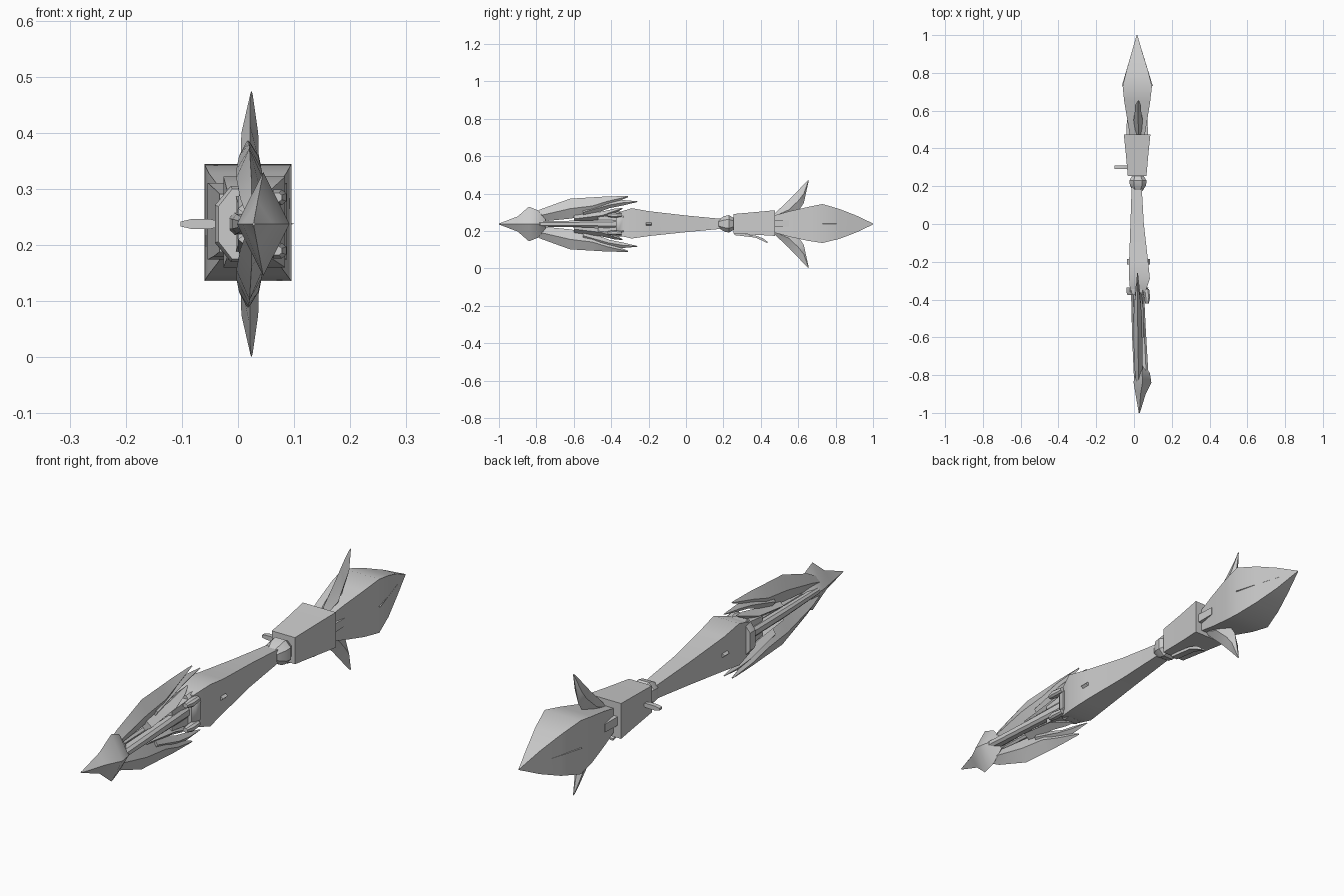
import bpy, bmesh, math

MID = 0.2375          # height of the long axis
grey = bpy.data.materials.new("plain grey")
grey.diffuse_color = (0.6, 0.6, 0.6, 1)

# cross-sections as unit shapes in x, z
BOX = [(-1, -1), (1, -1), (1, 1), (-1, 1)]
DIAMOND = [(0, -1), (1, 0), (0, 1), (-1, 0)]
OCTAGON = [(-.5, -1), (.5, -1), (1, -.5), (1, .5), (.5, 1), (-.5, 1), (-1, .5), (-1, -.5)]


def loft(name, shape, sections, mirror=False, angle=35):
    """Skin a shape along y; each section is (y, x low, x high, z low, z high)."""
    bm = bmesh.new()
    rings = []
    for y, x0, x1, z0, z1 in sections:
        if mirror:
            z0, z1 = 2 * MID - z1, 2 * MID - z0
        rings.append([bm.verts.new(((x0 + x1) / 2 + u * (x1 - x0) / 2, y,
                                    (z0 + z1) / 2 + v * (z1 - z0) / 2)) for u, v in shape])
    n = len(shape)
    for a, b in zip(rings, rings[1:]):
        for i in range(n):
            bm.faces.new((a[i], a[(i + 1) % n], b[(i + 1) % n], b[i]))
    bm.faces.new(rings[0])
    bm.faces.new(rings[-1])
    bmesh.ops.recalc_face_normals(bm, faces=bm.faces)
    mesh = bpy.data.meshes.new(name)
    bm.to_mesh(mesh)
    bm.free()
    mesh.materials.append(grey)
    ob = bpy.data.objects.new(name, mesh)
    bpy.context.collection.objects.link(ob)
    bpy.context.view_layer.objects.active = ob
    ob.select_set(True)
    bpy.ops.object.shade_smooth_by_angle(angle=math.radians(angle))
    ob.select_set(False)
    return ob


# tail bulb with its side ridges
loft("tail_bulb", BOX, [
    (0.46, -0.02, 0.055, 0.195, 0.28), (0.55, -0.035, 0.07, 0.17, 0.305),
    (0.65, -0.052, 0.086, 0.148, 0.328), (0.73, -0.06, 0.095, 0.136, 0.344),
    (0.82, -0.038, 0.072, 0.158, 0.318), (0.91, -0.012, 0.044, 0.192, 0.283),
    (1.0, 0.014, 0.018, 0.235, 0.24)])
for x0, x1, y1, tip in ((0.07, 0.1, 0.97, 0.022), (-0.065, -0.035, 0.97, 0.01)):
    loft("tail_ridge", DIAMOND, [(0.73, x0, x1, 0.233, 0.243),
                                 (y1, tip - 0.004, tip + 0.004, 0.235, 0.241)])

# collar, neck ring and handle
loft("collar", BOX, [
    (0.255, -0.033, 0.066, 0.188, 0.291), (0.37, -0.043, 0.076, 0.18, 0.301),
    (0.475, -0.054, 0.087, 0.174, 0.311)])
loft("neck_ring", OCTAGON, [
    (0.175, -0.005, 0.045, 0.215, 0.262), (0.205, -0.022, 0.064, 0.197, 0.28),
    (0.23, -0.024, 0.066, 0.192, 0.285), (0.265, -0.005, 0.045, 0.213, 0.264)])
loft("handle", BOX, [
    (0.21, -0.012, 0.04, 0.214, 0.263), (0.0, -0.019, 0.052, 0.194, 0.283),
    (-0.2, -0.026, 0.075, 0.173, 0.306), (-0.29, -0.026, 0.084, 0.16, 0.322),
    (-0.36, -0.02, 0.06, 0.176, 0.3)])

# side pin and lever under the collar
loft("side_pin", OCTAGON, [(0.292, -0.1025, -0.03, 0.229, 0.246),
                           (0.31, -0.1025, -0.03, 0.229, 0.246)])
loft("lever", BOX, [
    (0.26, 0.002, 0.03, 0.178, 0.19), (0.37, 0.002, 0.03, 0.165, 0.176),
    (0.41, 0.004, 0.028, 0.148, 0.162), (0.435, 0.008, 0.024, 0.135, 0.143)])

# small plugs between the fins, and studs on the handle
for x in (-0.028, 0.062):
    loft("tail_plug", BOX, [(0.46, x - 0.012, x + 0.012, 0.222, 0.257),
                            (0.55, x - 0.01, x + 0.01, 0.224, 0.255)])
for x in (-0.027, 0.077):
    loft("handle_stud", DIAMOND, [(-0.215, x - 0.009, x + 0.009, 0.23, 0.246),
                                  (-0.185, x - 0.009, x + 0.009, 0.23, 0.246)])

# guard ring in front of the handle with two knobs
loft("guard_ring", OCTAGON, [
    (-0.375, -0.035, 0.064, 0.175, 0.3), (-0.36, -0.041, 0.072, 0.17, 0.305),
    (-0.335, -0.041, 0.076, 0.17, 0.305)])
for z in (0.19, 0.285):
    loft("guard_knob", OCTAGON, [(-0.42, 0.058, 0.078, z - 0.008, z + 0.008),
                                 (-0.39, 0.055, 0.086, z - 0.014, z + 0.014),
                                 (-0.345, 0.05, 0.08, z - 0.01, z + 0.01)])

# rails running to the head
loft("left_rail", OCTAGON, [
    (-0.35, -0.016, 0.02, 0.218, 0.258), (-0.6, -0.01, 0.02, 0.22, 0.255),
    (-0.82, 0.0, 0.025, 0.225, 0.25)])
loft("right_rail", OCTAGON, [
    (-0.34, 0.02, 0.052, 0.215, 0.262), (-0.55, 0.025, 0.062, 0.22, 0.256),
    (-0.82, 0.03, 0.078, 0.224, 0.252)])

# pointed head
loft("head_point", DIAMOND, [
    (-1.0, 0.025, 0.031, 0.235, 0.24), (-0.9, 0.008, 0.062, 0.197, 0.278),
    (-0.84, -0.002, 0.092, 0.145, 0.33), (-0.79, 0.002, 0.084, 0.165, 0.31),
    (-0.75, 0.015, 0.06, 0.215, 0.26)], angle=50)

# blades, barbs and fins above and below the axis
for mirror in (False, True):
    loft("blade", DIAMOND, [
        (-0.86, 0.014, 0.034, 0.243, 0.27), (-0.78, 0.004, 0.044, 0.25, 0.315),
        (-0.62, -0.003, 0.044, 0.266, 0.373), (-0.5, -0.003, 0.042, 0.288, 0.38),
        (-0.42, 0.002, 0.036, 0.333, 0.385), (-0.31, 0.015, 0.021, 0.381, 0.387)], mirror)
    loft("long_barb", DIAMOND, [
        (-0.55, 0.0, 0.04, 0.27, 0.33), (-0.41, 0.003, 0.036, 0.322, 0.357),
        (-0.34, 0.008, 0.03, 0.336, 0.366), (-0.26, 0.017, 0.021, 0.355, 0.359)], mirror)
    loft("short_barb", DIAMOND, [
        (-0.6, 0.0, 0.05, 0.245, 0.285), (-0.45, 0.0, 0.05, 0.262, 0.304),
        (-0.38, 0.008, 0.04, 0.295, 0.32), (-0.34, 0.018, 0.024, 0.318, 0.323)], mirror)
    loft("blade_bracket", BOX, [(-0.47, 0.0, 0.045, 0.245, 0.275),
                                (-0.35, -0.005, 0.05, 0.25, 0.29)], mirror)
    loft("fin", DIAMOND, [
        (0.47, 0.01, 0.038, 0.265, 0.29), (0.55, -0.002, 0.046, 0.262, 0.365),
        (0.6, 0.005, 0.037, 0.305, 0.417), (0.63, 0.006, 0.036, 0.35, 0.449),
        (0.655, 0.022, 0.026, 0.464, 0.475)], mirror)
